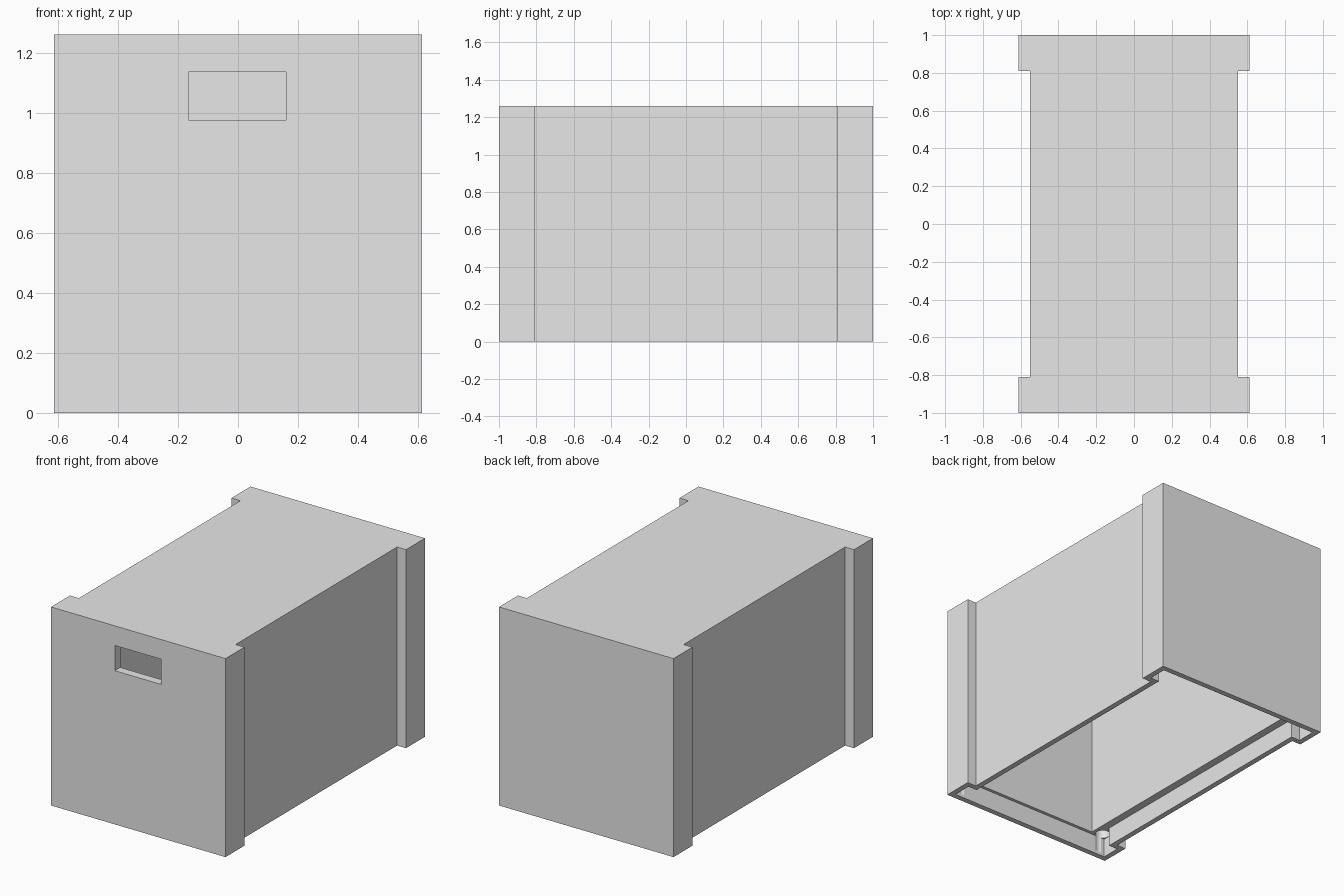
import bpy
import bmesh

default = bpy.data.objects.get("Cube")
if default:
    bpy.data.objects.remove(default, do_unlink=True)

HALF_X, BODY_X, HALF_Y, RIB_Y, HEIGHT = 0.6125, 0.55, 1.0, 0.81, 1.26
LIP, LIP_DEPTH = 0.035, 0.12

grey = bpy.data.materials.new("plain_grey")
grey.use_nodes = True
grey.diffuse_color = (0.8, 0.8, 0.8, 1)
grey.node_tree.nodes["Principled BSDF"].inputs["Base Color"].default_value = (0.8, 0.8, 0.8, 1)


def finish(name, bm):
    bmesh.ops.recalc_face_normals(bm, faces=bm.faces)
    mesh = bpy.data.meshes.new(name)
    bm.to_mesh(mesh)
    bm.free()
    mesh.materials.append(grey)
    obj = bpy.data.objects.new(name, mesh)
    bpy.context.collection.objects.link(obj)
    return obj


def ribbed_prism(name, inset, z0, z1):
    """Extrude the plan with wider end ribs, inset evenly."""
    wide, body, end, rib = HALF_X - inset, BODY_X - inset, HALF_Y - inset, RIB_Y + inset
    right = [(wide, -end), (wide, -rib), (body, -rib), (body, rib), (wide, rib), (wide, end)]
    plan = right + [(-x, -y) for x, y in right]
    bm = bmesh.new()
    face = bm.faces.new([bm.verts.new((x, y, z0)) for x, y in plan])
    top = bmesh.ops.extrude_face_region(bm, geom=[face])["geom"]
    bmesh.ops.translate(bm, vec=(0, 0, z1 - z0),
                        verts=[v for v in top if isinstance(v, bmesh.types.BMVert)])
    return finish(name, bm)


def box(name, low, high):
    bm = bmesh.new()
    bmesh.ops.create_cube(bm, size=1)
    for v in bm.verts:
        v.co = [b if c > 0 else a for a, b, c in zip(low, high, v.co)]
    return finish(name, bm)


def socket(name, x, y):
    bm = bmesh.new()
    bmesh.ops.create_cone(bm, cap_ends=True, segments=24, radius1=0.045, radius2=0.045, depth=0.2)
    bmesh.ops.translate(bm, vec=(x, y, LIP_DEPTH), verts=bm.verts)
    return finish(name, bm)


# Outer shell with a rib at each corner
shell = ribbed_prism("ribbed_box_shell", 0, 0, HEIGHT)

# Hollows: bottom recess, main cavity, hand slot, corner sockets
cutters = [
    ribbed_prism("lip_cutter", LIP, -0.1, LIP_DEPTH),
    box("cavity_cutter", (-0.465, -0.945, -0.05), (0.465, 0.945, HEIGHT - 0.05)),
    box("hand_slot_cutter", (-0.165, -1.1, 0.975), (0.16, -0.8, 1.135)),
]
for sx in (-1, 1):
    for sy in (-1, 1):
        cutters.append(socket("socket_cutter", sx * 0.532, sy * 0.925))

for cutter in cutters:
    cutter.hide_render = True
    mod = shell.modifiers.new(cutter.name, 'BOOLEAN')
    mod.operation = 'DIFFERENCE'
    mod.solver = 'EXACT'
    mod.object = cutter

# Bake the cuts and drop the cutters
bpy.context.view_layer.update()
graph = bpy.context.evaluated_depsgraph_get()
baked = bpy.data.meshes.new_from_object(shell.evaluated_get(graph))
shell.modifiers.clear()
shell.data = baked
for cutter in cutters:
    bpy.data.objects.remove(cutter, do_unlink=True)
